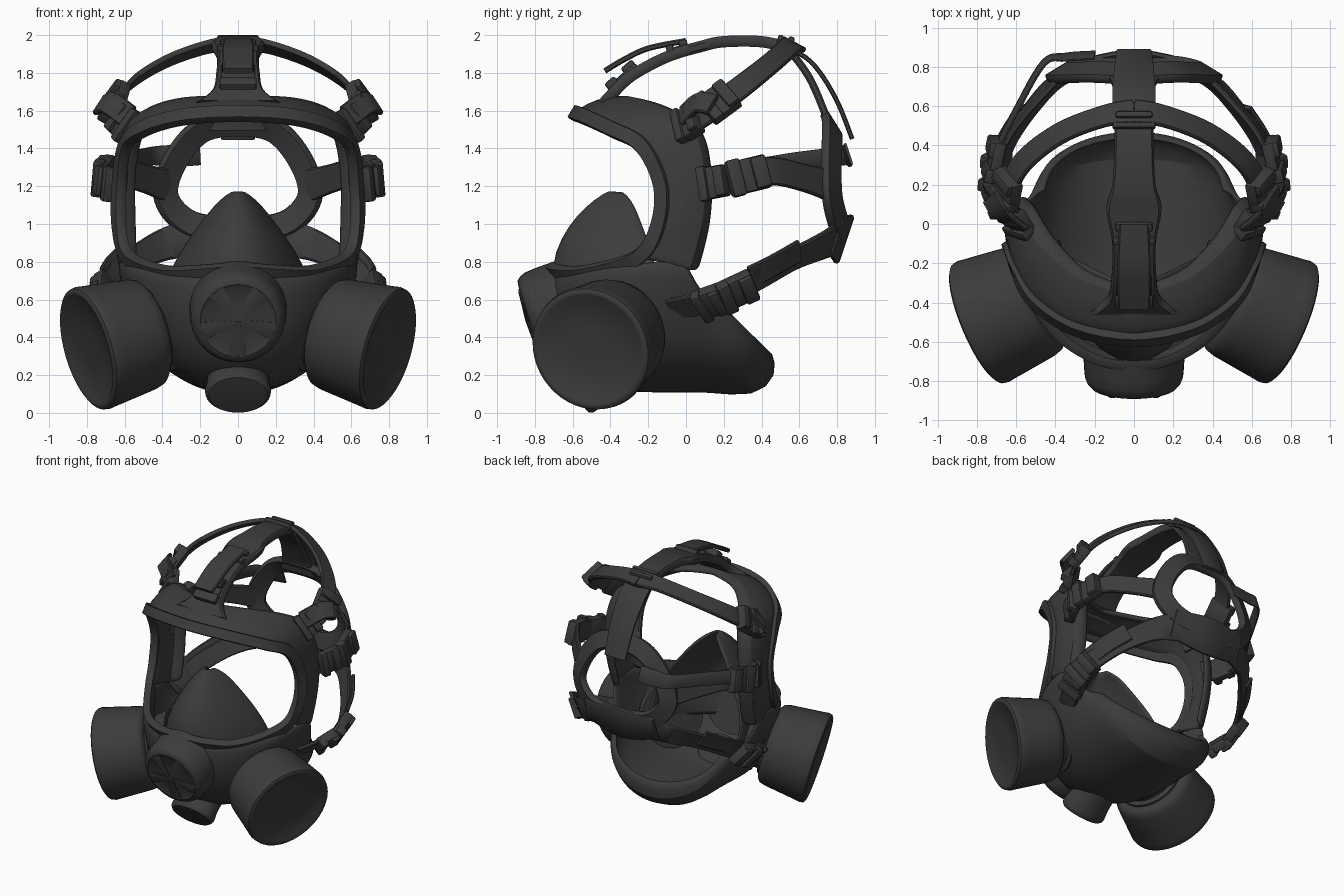
import bpy, bmesh, math
from mathutils import Vector, Matrix

if "Cube" in bpy.data.objects:
    bpy.data.objects.remove(bpy.data.objects["Cube"])

rubber = bpy.data.materials.new("dark grey rubber")
rubber.diffuse_color = (0.045, 0.045, 0.045, 1)
rubber.use_nodes = True
rubber.node_tree.nodes["Principled BSDF"].inputs["Base Color"].default_value = rubber.diffuse_color
HEAD = Vector((0, 0.15, 1.15))


def mesh(name, verts, faces, solid=0, sub=0):
    me = bpy.data.meshes.new(name)
    me.from_pydata([tuple(v) for v in verts], [], faces)
    bm = bmesh.new()
    bm.from_mesh(me)
    bmesh.ops.recalc_face_normals(bm, faces=bm.faces)
    bm.to_mesh(me)
    bm.free()
    me.materials.append(rubber)
    ob = bpy.data.objects.new(name, me)
    bpy.context.collection.objects.link(ob)
    if solid:
        m = ob.modifiers.new("thickness", 'SOLIDIFY')
        m.thickness, m.offset = solid, 0
    if sub:
        ob.modifiers.new("smooth", 'SUBSURF').levels = sub
        ob.modifiers["smooth"].render_levels = sub
    return ob


def grid(name, rows, wrap_u=False, wrap_v=False, caps=False, **kw):
    n, m = len(rows), len(rows[0])
    faces = [(i * m + j, i * m + (j + 1) % m, (i + 1) % n * m + (j + 1) % m, (i + 1) % n * m + j)
             for i in range(n if wrap_u else n - 1) for j in range(m if wrap_v else m - 1)]
    if caps:
        faces += [tuple(range(m)), tuple(range((n - 1) * m, n * m))]
    return mesh(name, [v for r in rows for v in r], faces, **kw)


def spline(pts, n=6, closed=False):
    """Catmull-Rom through points of any dimension."""
    p = [Vector(q) for q in pts]
    c = len(p)
    get = (lambda i: p[i % c]) if closed else (lambda i: p[max(0, min(c - 1, i))])
    out = []
    for i in range(c if closed else c - 1):
        a, b, d, e = (get(i + k) for k in (-1, 0, 1, 2))
        for k in range(n):
            t = k / n
            out.append(0.5 * (2 * b + (d - a) * t + (2 * a - 5 * b + 4 * d - e) * t * t
                              + (3 * b - a - 3 * d + e) * t ** 3))
    return out if closed else out + [p[-1]]


def frame(path, i, closed=False):
    """Position, tangent, outward normal, sideways direction."""
    c = len(path)
    a, b = (path[i - 1], path[(i + 1) % c]) if closed else (path[max(0, i - 1)], path[min(c - 1, i + 1)])
    p, t = path[i].xyz, (b.xyz - a.xyz).normalized()
    n = p - HEAD
    n = (n - t * n.dot(t)).normalized()
    return p, t, n, t.cross(n)


def ribbon(name, pts, th, closed=False):
    """Strap along (x, y, z, width) points, flat against the head."""
    path, rows = spline(pts, closed=closed), []
    for i, q in enumerate(path):
        p, t, n, b = frame(path, i, closed)
        w, h = q.w / 2, th / 2
        rows.append([p + b * x * w + n * y * h for x, y in
                     ((-1, -.5), (-.9, -1), (.9, -1), (1, -.5), (1, .5), (.9, 1), (-.9, 1), (-1, .5))])
    grid(name, rows, wrap_u=closed, wrap_v=True, caps=not closed)
    return path


def buckle(name, path, u, length, width, height=0.05):
    """Base block with two raised rollers, lying on a strap."""
    p, t, n, b = frame(path, round(u * (len(path) - 1)))
    rot = Matrix((t, b, n)).transposed().to_4x4()
    bm = bmesh.new()
    for off, l, w, lift, h in ((0, length, width, 0.01, height), (-.32, length * .34, width * 1.1, .03, height),
                               (.3, length * .38, width * .94, .035, height)):
        m = Matrix.Translation(p + n * lift + t * off * length) @ rot @ Matrix.Diagonal((l, w, h, 1))
        bmesh.ops.create_cube(bm, size=1, matrix=m)
    bmesh.ops.bevel(bm, geom=bm.edges[:], offset=.012, segments=2, affect='EDGES', profile=.5)
    ob = mesh(name, [], [])
    bm.to_mesh(ob.data)
    bm.free()


def lathe(name, origin, axis, profile, seg=40, squash=1):
    """Rings of (radius, distance along axis); squash flattens across x."""
    axis = Vector(axis).normalized()
    side = Vector((1, 0, 0))
    side = (side - axis * side.dot(axis)).normalized()
    up = axis.cross(side)
    rows = [[Vector(origin) + axis * h + r * (side * math.cos(a) + up * squash * math.sin(a))
             for a in (2 * math.pi * k / seg for k in range(seg))] for r, h in profile]
    grid(name, rows, wrap_v=True, caps=True)


def arc(w, hinge, mid, n=18, power=1):
    """Bow from one cheek round the middle to the other cheek."""
    out = []
    for k in range(n + 1):
        t = math.pi * (k / n - .5)
        c = max(0, math.cos(t)) ** power
        out.append((w * math.sin(t), hinge[0] + (mid[0] - hinge[0]) * c, hinge[1] + (mid[1] - hinge[1]) * c))
    return out


# Lower face bowl: bows fanned from the lens lip down and back to the chin lip
fan = [(.62, (-.01, .82), (-.71, .74)), (.62, (.03, .75), (-.73, .6)), (.60, (.06, .69), (-.70, .42)),
       (.58, (.09, .65), (-.60, .24)), (.56, (.11, .62), (-.42, .13)), (.54, (.13, .60), (-.15, .12)),
       (.52, (.14, .59), (.12, .13)), (.50, (.15, .59), (.36, .09)), (.48, (.16, .58), (.475, .2)),
       (.45, (.17, .58), (.44, .33))]
grid("face_bowl", [arc(*f, power=.9) for f in fan], solid=.035, sub=1)

# Lens surround: strip from lens edge to face seal, with inward seal flange
edge = [(0, -.585, 1.585), (.3, -.53, 1.565), (.51, -.39, 1.50), (.6, -.23, 1.41), (.63, -.13, 1.2),
        (.63, -.15, .98), (.58, -.26, .82)]
seal = [(0, -.36, 1.67), (.28, -.27, 1.665), (.48, -.1, 1.61), (.59, .05, 1.5), (.64, .1, 1.27),
        (.64, .09, 1.0), (.63, .03, .74)]
flange = [(x * .84, y + .03, 1.15 + (z - 1.15) * .94) for x, y, z in seal]


def both(half):
    s = spline(half, 4)
    return [Vector((-v.x, v.y, v.z)) for v in s[:0:-1]] + s


grid("lens_surround", [both(edge), [(a + b) / 2 + Vector((0, 0, .015)) for a, b in zip(both(edge), both(seal))],
                       both(seal), both(flange)], solid=.04, sub=1)

# Raised bead around the lens opening
half = edge + [(.4, -.53, .74), (.2, -.67, .74)]
loop = half + [(0, -.71, .755)] + [(-x, y, z) for x, y, z in half[:0:-1]]
ribbon("lens_bead", [(*p, .08) for p in loop], .055, closed=True)

# Inner nose cup
nose = [(.02, (-.34, 1.17), (-.39, 1.175)), (.09, (-.28, 1.12), (-.48, 1.12)), (.16, (-.25, 1.04), (-.57, 1.04)),
        (.25, (-.20, .92), (-.655, .92)), (.34, (-.16, .78), (-.705, .78)), (.40, (-.12, .62), (-.69, .6)),
        (.38, (-.05, .45), (-.62, .4))]
grid("nose_cup", [arc(*r, power=1.15) for r in nose], solid=.025, sub=1)

# Front exhale valve with star ribs
centre, axis = Vector((0, -.825, .49)), Vector((0, -.95, -.3)).normalized()
lathe("exhale_valve", centre, axis, [(.26, -.22), (.255, -.1), (.25, -.05), (.238, -.02), (.22, 0),
                                     (.2, .005), (.18, -.005), (.06, .012), (.02, .015)])
up = axis.cross(Vector((1, 0, 0)))
for k in range(5):
    a = math.radians(90 + 72 * k)
    d = Vector((1, 0, 0)) * math.cos(a) - up * math.sin(a)
    s = axis.cross(d)
    tip, hub = centre + d * .2, centre + axis * .025
    mesh("valve_rib", [hub + s * .012, hub - s * .012, tip - s * .05, tip + s * .05, tip + axis * .015,
                       centre - axis * .02],
         [(0, 1, 4), (1, 2, 4), (3, 0, 4), (2, 3, 4), (0, 5, 1), (1, 5, 2), (2, 5, 3), (3, 5, 0)])

# Chin outlet
lathe("chin_outlet", (0, -.57, .105), (0, -.8, -.6), [(.16, -.22), (.165, -.08), (.175, -.02), (.172, 0),
                                                     (.155, .018), (.1, .022)], squash=.75)

# Forehead strap over the crown, and the bands down the back
top = ribbon("crown_strap", [(0, -.44, 1.635, .44), (0, -.38, 1.70, .27), (0, -.28, 1.79, .23), (0, -.1, 1.885, .22),
                             (0, .08, 1.94, .28), (0, .2, 1.965, .22), (0, .4, 1.965, .2), (0, .56, 1.93, .2)], .06)
buckle("crown_buckle", top, .25, .2, .18, .06)
buckle("crown_keeper", top, .47, .12, .2)
buckle("crown_back_buckle", top, .96, .09, .2)
ribbon("crown_tail", [(0, -.43, 1.81, .16), (0, -.33, 1.87, .17), (0, -.2, 1.93, .17), (0, 0, 1.97, .15)], .03)
ribbon("back_tail", [(0, .5, 1.95, .2), (0, .66, 1.86, .22), (0, .79, 1.67, .2), (0, .88, 1.45, .18)], .025)
ribbon("back_band", [(0, .54, 1.93, .2), (0, .65, 1.78, .18), (0, .73, 1.6, .24), (0, .76, 1.5, .3)], .04)

# Ring shaped pad behind the head, with lower lobe
ring = [(0, .765, 1.53), (.2, .775, 1.49), (.34, .77, 1.32), (.38, .775, 1.14), (.25, .81, 1.0)]
ring = ring + [(0, .83, .97)] + [(-x, y, z) for x, y, z in ring[:0:-1]]
ribbon("head_pad_ring", [(*p, .14) for p in ring], .05, closed=True)
ribbon("head_pad_lobe", [(-.3, .79, .94, .2), (0, .835, .92, .27), (.3, .79, .94, .2)], .035)

# Long loose end of the left middle strap
ribbon("left_middle_tail", [(-.69, .4, 1.3, .1), (-.6, .58, 1.33, .1), (-.46, .82, 1.36, .1),
                            (-.35, .85, 1.36, .12), (-.2, .86, 1.37, .12)], .015)

for s, side in ((1, "right"), (-1, "left")):
    m = lambda pts: [(s * x, y, z, w) for x, y, z, w in pts]
    # Filter canister and its neck
    lathe(side + "_filter", (s * .8, -.51, .335), (s * .88, -.37, -.25),
          [(.2, -.375), (.265, -.37), (.29, -.35), (.302, -.31), (.315, -.2), (.33, -.07), (.335, -.035), (.33, -.01),
           (.315, 0), (.3, 0), (.28, -.015), (.1, -.02)], seg=48)
    lathe(side + "_filter_neck", (s * .48, -.375, .425), (s * .88, -.37, -.25),
          [(.25, -.17), (.23, -.08), (.2, -.07), (.2, -.04), (.23, -.03), (.23, .02)])
    # Upper strap from temple to crown
    p = ribbon(side + "_upper_strap", m([(.51, -.09, 1.47, .16), (.59, .02, 1.53, .15), (.64, .15, 1.62, .14),
               (.57, .31, 1.74, .13), (.38, .46, 1.86, .12), (.15, .55, 1.94, .12), (0, .57, 1.95, .14)]), .03)
    buckle(side + "_upper_buckle", p, .17, .15, .18, .07)
    buckle(side + "_upper_keeper", p, .36, .18, .18, .065)
    ribbon(side + "_upper_tail", m([(.58, -.02, 1.57, .13), (.68, .06, 1.64, .13), (.73, .14, 1.63, .13)]), .03)
    # Middle strap from cheek to pad
    p = ribbon(side + "_middle_strap", m([(.6, .04, 1.2, .17), (.68, .15, 1.22, .15), (.70, .3, 1.25, .15),
               (.64, .46, 1.28, .15), (.49, .64, 1.24, .15), (.36, .775, 1.2, .18)]), .03)
    buckle(side + "_middle_buckle", p, .2, .16, .17, .06)
    buckle(side + "_middle_keeper", p, .44, .22, .18, .06)
    # Lower strap from jaw to pad
    p = ribbon(side + "_lower_strap", m([(.56, -.08, .55, .13), (.64, .08, .58, .15), (.69, .24, .64, .14),
               (.65, .4, .72, .14), (.53, .58, .82, .14), (.39, .73, .89, .17), (.2, .81, .94, .22)]), .03)
    buckle(side + "_lower_buckle", p, .22, .16, .17, .07)
    buckle(side + "_lower_keeper", p, .37, .2, .17, .07)
    ribbon(side + "_lower_tail", m([(.69, .34, .72, .13), (.65, .46, .78, .13), (.56, .6, .86, .13)]), .025)

bpy.ops.object.select_all(action='SELECT')
bpy.context.view_layer.objects.active = bpy.context.selected_objects[0]
bpy.ops.object.shade_smooth_by_angle(angle=math.radians(40))
